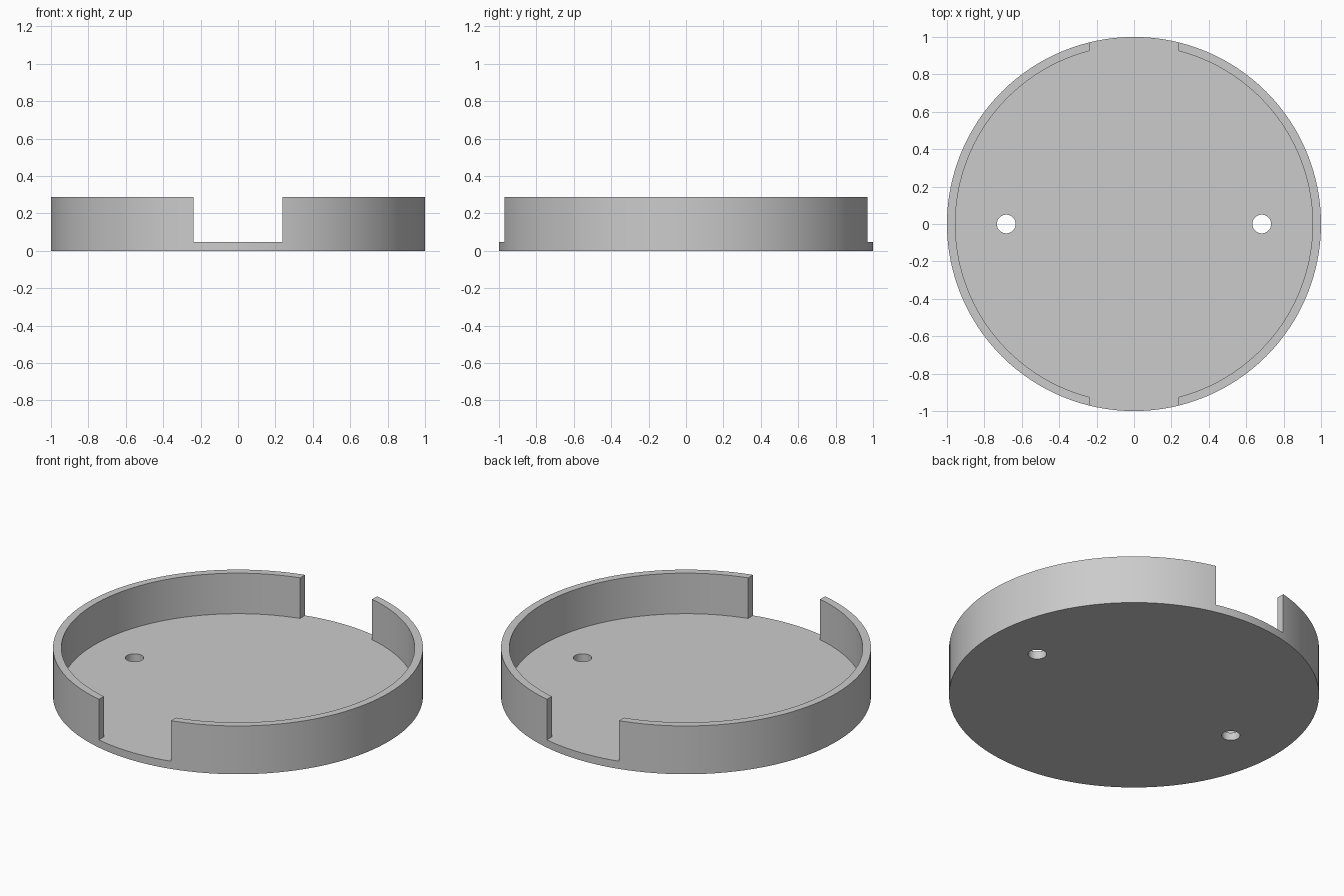
import bpy, bmesh
from math import acos, cos, sin, pi

cube = bpy.data.objects.get("Cube")
if cube:
    bpy.data.objects.remove(cube, do_unlink=True)

HEIGHT, FLOOR = 0.288, 0.046
RADIUS, INNER = 1.0, 0.955
SLOT = 0.238                      # half width of the wall openings
HOLE_X, HOLE_R = 0.683, 0.05

grey = bpy.data.materials.new("plain grey")
grey.use_nodes = True
colour = (0.6, 0.6, 0.6, 1)
grey.diffuse_color = colour
grey.node_tree.nodes["Principled BSDF"].inputs["Base Color"].default_value = colour


def arc(radius, start, end, steps, cx=0):
    return [(cx + radius * cos(start + (end - start) * i / steps),
             radius * sin(start + (end - start) * i / steps)) for i in range(steps + 1)]


def prism(name, outline, bottom, top):
    """Extrude a closed outline from bottom to top."""
    bm = bmesh.new()
    face = bm.faces.new([bm.verts.new((x, y, bottom)) for x, y in outline])
    new = bmesh.ops.extrude_face_region(bm, geom=[face])["geom"]
    bmesh.ops.translate(bm, vec=(0, 0, top - bottom),
                        verts=[v for v in new if isinstance(v, bmesh.types.BMVert)])
    bmesh.ops.recalc_face_normals(bm, faces=bm.faces)
    mesh = bpy.data.meshes.new(name)
    bm.to_mesh(mesh)
    bm.free()
    mesh.materials.append(grey)
    obj = bpy.data.objects.new(name, mesh)
    bpy.context.collection.objects.link(obj)
    return obj


# Solid round body
tray = prism("round_tray", arc(RADIUS, 0, 2 * pi, 128)[:-1], 0, HEIGHT)

# Inner hollow joined with the front and back openings
a = acos(SLOT / INNER)
hollow = (arc(INNER, -a, a, 56) + [(SLOT, 1.1), (-SLOT, 1.1)]
          + arc(INNER, pi - a, pi + a, 56) + [(-SLOT, -1.1), (SLOT, -1.1)])
cutters = [prism("hollow_cutter", hollow, FLOOR, HEIGHT + 0.1)]

# Screw holes through the floor
for side, x in (("left", HOLE_X), ("right", -HOLE_X)):
    cutters.append(prism(side + "_hole_cutter",
                         arc(HOLE_R, 0, 2 * pi, 32, x)[:-1], -0.1, FLOOR + 0.1))

bpy.ops.object.select_all(action="DESELECT")
tray.select_set(True)
bpy.context.view_layer.objects.active = tray
for cutter in cutters:
    cutter.hide_render = True
    mod = tray.modifiers.new(cutter.name, "BOOLEAN")
    mod.operation = "DIFFERENCE"
    mod.solver = "EXACT"
    mod.object = cutter
    bpy.ops.object.modifier_apply(modifier=mod.name)
    bpy.data.objects.remove(cutter, do_unlink=True)

bpy.ops.object.shade_smooth_by_angle(angle=pi / 6)
